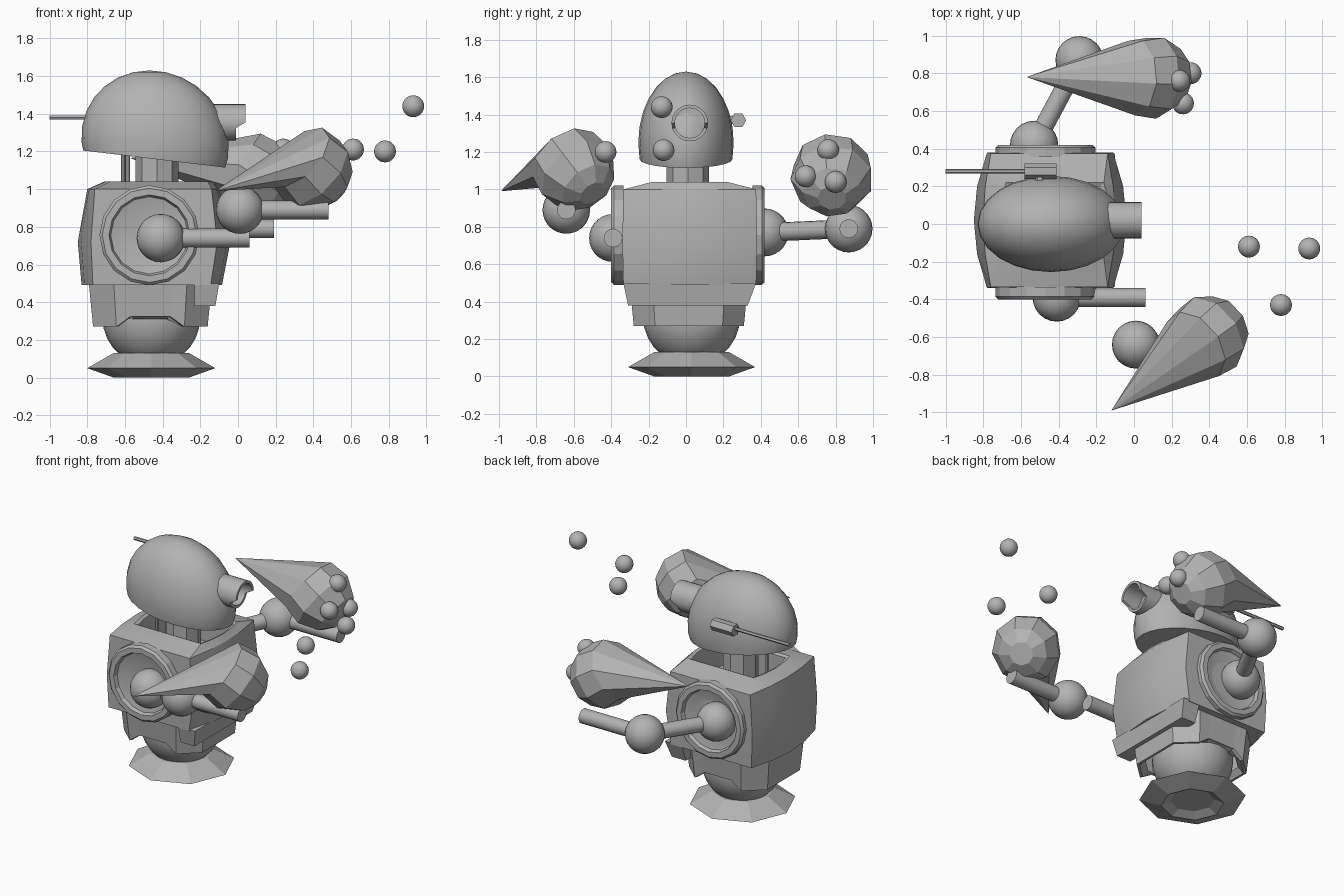
import bpy, bmesh
from math import sin, cos, pi, radians
from mathutils import Vector as V

cube = bpy.data.objects.get("Cube")
if cube:
    bpy.data.objects.remove(cube)

grey = bpy.data.materials.new("plain grey")
grey.use_nodes = True
tone = (0.45, 0.45, 0.45, 1)
grey.diffuse_color = tone
grey.node_tree.nodes["Principled BSDF"].inputs["Base Color"].default_value = tone


def finish(name, bm, smooth=None):
    bmesh.ops.remove_doubles(bm, verts=bm.verts, dist=1e-5)
    bmesh.ops.recalc_face_normals(bm, faces=bm.faces)
    me = bpy.data.meshes.new(name)
    bm.to_mesh(me)
    bm.free()
    me.materials.append(grey)
    ob = bpy.data.objects.new(name, me)
    bpy.context.collection.objects.link(ob)
    if smooth:
        bpy.ops.object.select_all(action='DESELECT')
        ob.select_set(True)
        bpy.context.view_layer.objects.active = ob
        bpy.ops.object.shade_smooth_by_angle(angle=radians(smooth))
    return ob


def loft(name, rings, smooth=None, cap_start=True, cap_end=True):
    """Skin a list of equally long closed rings."""
    bm = bmesh.new()
    rows = [[bm.verts.new(p) for p in ring] for ring in rings]
    n = len(rows[0])
    for a, b in zip(rows, rows[1:]):
        for i in range(n):
            j = (i + 1) % n
            bm.faces.new((a[i], a[j], b[j], b[i]))
    if cap_start:
        bm.faces.new(rows[0][::-1])
    if cap_end:
        bm.faces.new(rows[-1])
    return finish(name, bm, smooth)


def circle(center, axis, r, n):
    q = V(axis).to_track_quat('Z', 'Y')
    return [V(center) + q @ V((r * cos(2 * pi * i / n), r * sin(2 * pi * i / n), 0))
            for i in range(n)]


def lathe(name, profile, center, axis, n, smooth=None):
    """Profile is (radius, height along axis); zero radius closes the end."""
    c, d = V(center), V(axis).normalized()
    return loft(name, [circle(c + d * h, d, r, n) for r, h in profile], smooth,
                profile[0][0] > 0, profile[-1][0] > 0)


def rod(name, start, end, r, n=16):
    d = V(end) - V(start)
    return lathe(name, [(r, 0), (r, d.length)], start, d, n, 40 if n > 8 else None)


def ball(name, center, r):
    bm = bmesh.new()
    bmesh.ops.create_uvsphere(bm, u_segments=24, v_segments=14, radius=r)
    bmesh.ops.translate(bm, verts=bm.verts, vec=center)
    return finish(name, bm, 60)


# Octagonal foot and the ball joint standing in it
MID = (-0.46, 0.03)
lathe("foot", [(0, 0.03), (0.14, 0.03), (0.2, 0), (0.34, 0.05), (0.2, 0.13), (0, 0.13)],
      (*MID, 0), (0, 0, 1), 8)
ball("waist_ball", (*MID, 0.32), 0.26)

# Skirt with a notch in each side
quarter = [(0.32, 0.19), (0.19, 0.31), (0.11, 0.31)]
right_half = quarter + [(-x, y) for x, y in quarter[::-1]]
outline = right_half + [(-x, -y) for x, y in right_half]


def skirt_ring(z, s, lift=0):
    return [(MID[0] - 0.005 + x * s, 0.015 + y * s, z + (lift if abs(x) < 0.15 else 0))
            for x, y in outline]


loft("skirt", [skirt_ring(0.31, 0.8), skirt_ring(0.27, 0.9, 0.055),
               skirt_ring(0.27, 0.95, 0.055), skirt_ring(0.5, 1.02)], cap_start=False)


# Torso: bowed chest and back, bevelled top, open collar
def torso_ring(z, back, front, bow, hy):
    arc = [-1, -0.5, 0, 0.5, 1]
    face = [(front - bow * t * t, 0.02 + hy * t, z) for t in arc]
    rear = [(back + bow * t * t, 0.02 + hy * t, z) for t in arc[::-1]]
    return face + rear


loft("torso", [torso_ring(0.49, -0.83, -0.085, 0.06, 0.355),
               torso_ring(0.72, -0.85, -0.04, 0.07, 0.36),
               torso_ring(1.0, -0.80, -0.10, 0.04, 0.355),
               torso_ring(1.04, -0.71, -0.13, 0.03, 0.2),
               torso_ring(1.03, -0.69, -0.15, 0.03, 0.18),
               torso_ring(0.85, -0.69, -0.15, 0.03, 0.18)], 25)
loft("belly_panel", [[(-0.23, -0.31, 0.38), (-0.12, -0.31, 0.38),
                      (-0.12, 0.33, 0.38), (-0.23, 0.33, 0.38)],
                     [(-0.23, -0.335, 0.5), (-0.1, -0.335, 0.5),
                      (-0.1, 0.375, 0.5), (-0.23, 0.375, 0.5)]])

# Dished shoulder plates
for side, s in (("right", -1), ("left", 1)):
    lathe(side + "_shoulder_plate",
          [(0.265, -0.01), (0.265, 0.04), (0.25, 0.055), (0.215, 0.055),
           (0.205, 0.03), (0.13, 0.012), (0, 0.012)],
          (-0.47, 0.01 + s * 0.355, 0.755), (0, s, 0), 16, 20)


# Arms: shoulder ball, upper rod, elbow ball, forearm rod
def arm(side, shoulder, upper_end, elbow, hand_x):
    ball(side + "_shoulder_ball", shoulder, 0.128)
    rod(side + "_upper_arm", shoulder, upper_end, 0.05)
    ball(side + "_elbow_ball", elbow, 0.127)
    rod(side + "_forearm", elbow, (hand_x, elbow[1], elbow[2]), 0.05)


arm("right", (-0.41, -0.39, 0.74), (0.06, -0.39, 0.74), (0.01, -0.64, 0.89), 0.48)
arm("left", (-0.53, 0.42, 0.77), (-0.29, 0.87, 0.79), (-0.29, 0.87, 0.79), 0.19)


# Hands: faceted ball whose upper rear pole is drawn out to a point
def hand(name, center, pole, tip, r=0.225):
    c, d = V(center), V(pole).normalized()
    rings = [[V(tip)] * 9]
    for deg in (65, 100, 135, 160):
        a = radians(deg)
        rings.append(circle(c + d * r * cos(a), d, r * sin(a), 9))
    loft(name, rings, cap_start=False)


hand("right_hand", (0.385, -0.6, 1.11), (-0.6, -0.46, 0.6), (-0.12, -0.99, 0.99))
hand("left_hand", (0.085, 0.78, 1.075), (-0.8, 0, 0.55), (-0.57, 0.78, 1.165))

# Fingertip beads, on the left hand and loose ahead of the right
beads = {"left": [(0.24, 0.76, 1.21), (0.26, 0.64, 1.07), (0.30, 0.80, 1.04)],
         "right": [(0.61, -0.12, 1.21), (0.93, -0.13, 1.44), (0.78, -0.43, 1.2)]}
for side, spots in beads.items():
    for i, p in enumerate(spots):
        ball(f"{side}_bead_{i + 1}", p, 0.058)

# Neck column and two thin cables behind it
rod("neck", (-0.43, 0.01, 0.85), (-0.43, 0.01, 1.25), 0.113, 8)
for i, (x, y) in enumerate([(-0.61, -0.03), (-0.585, 0.05)]):
    rod(f"neck_cable_{i + 1}", (x, y, 0.85), (x, y, 1.25), 0.012, 8)

# Egg-shaped head, cut flat underneath
bm = bmesh.new()
bmesh.ops.create_uvsphere(bm, u_segments=24, v_segments=14, radius=1)
for v in bm.verts:
    x, y, z = v.co
    v.co = (-0.44 + 0.39 * x - 0.03 * z, 0.255 * y, 1.25 + 0.38 * z)
cut = bmesh.ops.bisect_plane(bm, geom=bm.verts[:] + bm.edges[:] + bm.faces[:],
                             plane_co=(-0.78, 0, 1.2), plane_no=(-0.12, 0, -1), clear_outer=True)
rim = [e for e in cut["geom_cut"] if isinstance(e, bmesh.types.BMEdge)]
bmesh.ops.holes_fill(bm, edges=rim, sides=0)
finish("head", bm, 40)

# Eye tube with its hood reaching past the lower lip
tube = []
for r, x in ((0.098, -0.25), (0.098, 0.04), (0.08, 0.04), (0.08, -0.1)):
    ring = circle((x, 0.02, 1.355), (1, 0, 0), r, 20)
    if x > 0:
        ring = [V((p.x - (0.05 if p.z < 1.345 else 0), p.y, p.z)) for p in ring]
    tube.append(ring)
loft("eye_tube", tube, 30)

# Antenna on the left of the head
rod("antenna_socket", (-0.58, 0.28, 1.37), (-0.41, 0.28, 1.37), 0.042, 6)
rod("antenna_rod", (-1.0, 0.28, 1.38), (-0.57, 0.28, 1.38), 0.012, 6)
rod("antenna_mount", (-0.5, 0.15, 1.37), (-0.5, 0.27, 1.37), 0.025, 6)
